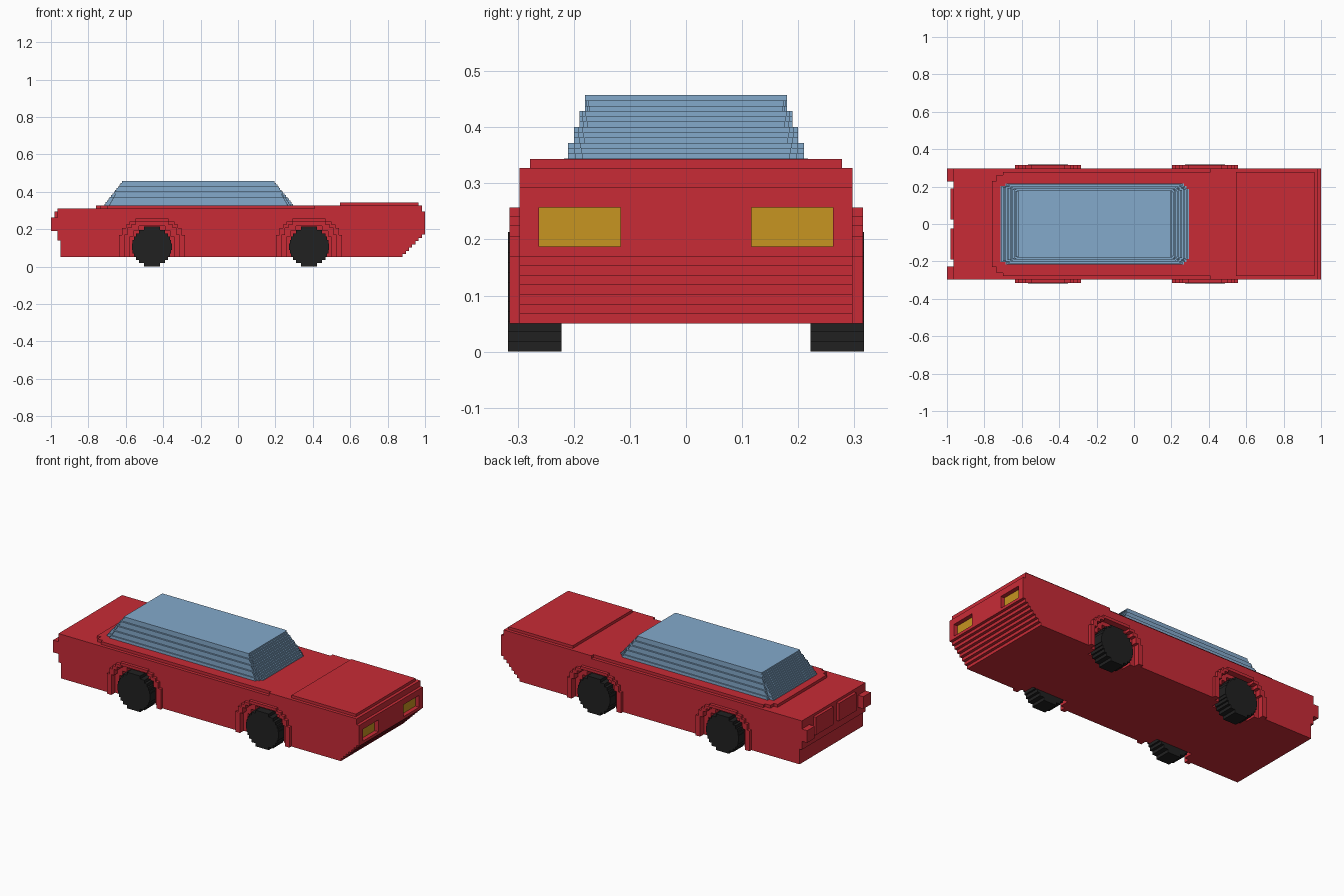
import bpy, bmesh, math

if "Cube" in bpy.data.objects:
    bpy.data.objects.remove(bpy.data.objects["Cube"])


def material(name, rgb):
    m = bpy.data.materials.new(name)
    m.diffuse_color = (*rgb, 1)
    m.use_nodes = True
    m.node_tree.nodes["Principled BSDF"].inputs["Base Color"].default_value = m.diffuse_color
    return m


RED = material("red_paint", (0.58, 0.024, 0.037))
GLASS = material("blue_glass", (0.23, 0.40, 0.60))
BLACK = material("black_rubber", (0.015, 0.015, 0.015))
AMBER = material("amber_lamp", (0.57, 0.30, 0.015))


def build(name, prisms, mat):
    """prisms: list of (points, low, high, axis); points are (x, z) for axis y, (x, y) for z."""
    bm = bmesh.new()
    for pts, lo, hi, axis in prisms:
        def place(p, d):
            return (p[0], d, p[1]) if axis == 'y' else (p[0], p[1], d)
        a = [bm.verts.new(place(p, lo)) for p in pts]
        b = [bm.verts.new(place(p, hi)) for p in pts]
        bm.faces.new(a)
        bm.faces.new(b[::-1])
        for i in range(len(a)):
            j = (i + 1) % len(a)
            bm.faces.new((a[j], a[i], b[i], b[j]))
    bmesh.ops.recalc_face_normals(bm, faces=bm.faces)
    me = bpy.data.meshes.new(name)
    bm.to_mesh(me)
    bm.free()
    me.materials.append(mat)
    ob = bpy.data.objects.new(name, me)
    bpy.context.collection.objects.link(ob)
    return ob


def box(x0, x1, y0, y1, z0, z1):
    return ([(x0, y0), (x1, y0), (x1, y1), (x0, y1)], z0, z1, 'z')


def cut(target, prisms):
    cutter = build("cutter", prisms, RED)
    cutter.hide_render = True
    mod = target.modifiers.new("cut", 'BOOLEAN')
    mod.operation, mod.solver, mod.object = 'DIFFERENCE', 'EXACT', cutter
    bpy.context.view_layer.objects.active = target
    bpy.ops.object.modifier_apply(modifier=mod.name)
    bpy.data.objects.remove(cutter)


def side(s, a, b):
    return (a, b) if s > 0 else (-b, -a)


def stepped(levels, cx, base):
    """Right half of a stepped arch outline, base to top, as (half width, top z)."""
    pts, z = [], base
    for w, top in levels:
        pts += [(cx + w, z), (cx + w, top)]
        z = top
    return pts


def arch(levels, cx, base):
    right = stepped(levels, cx, base)
    return right + [(2 * cx - x, z) for x, z in right[::-1]]


OUTER = [(0.176, 0.17), (0.159, 0.205), (0.14, 0.225), (0.12, 0.242), (0.088, 0.257)]
INNER = [(0.147, 0.17), (0.13, 0.205), (0.11, 0.225), (0.085, 0.24)]
WELL = [(0.118, 0.16), (0.10, 0.19), (0.07, 0.218)]
AXLES = (-0.46, 0.38)
W = 0.297

# Lower body: stepped nose and tail profile
profile = [(-0.95, 0.05)]
nose_steps = 7
for i in range(nose_steps):
    x = 0.88 + 0.12 * i / nose_steps
    profile += [(x, 0.05 + 0.0172 * i), (x, 0.05 + 0.0172 * (i + 1))]
profile += [(1.0, 0.17), (1.0, 0.293), (0.983, 0.293), (0.983, 0.327), (0.41, 0.327),
            (0.41, 0.31), (-0.965, 0.31), (-0.965, 0.14), (-0.95, 0.14)]
body = build("body", [(profile, -W, W, 'y')], RED)

# Wheel wells and headlight pockets
shallow, deep, pockets = [], [], []
for s in (-1, 1):
    for cx in AXLES:
        shallow.append((arch(INNER, cx, 0.0), *side(s, 0.28, 0.4), 'y'))
        deep.append((arch(WELL, cx, 0.0), *side(s, 0.222, 0.4), 'y'))
    pockets.append(box(0.965, 1.1, *side(s, 0.117, 0.262), 0.187, 0.257))
cut(body, shallow)
cut(body, deep)
cut(body, pockets)

# Raised deck around the cabin, and hood panel
deck = [(0.41, -0.278), (0.41, 0.278), (-0.70, 0.278), (-0.70, 0.262), (-0.735, 0.262),
        (-0.735, 0.23), (-0.76, 0.23), (-0.76, -0.23), (-0.735, -0.23), (-0.735, -0.262),
        (-0.70, -0.262), (-0.70, -0.278)]
build("deck", [(deck, 0.308, 0.327, 'z')], RED)
build("hood_panel", [box(0.545, 0.965, -0.278, 0.278, 0.32, 0.343)], RED)

# Cabin: stacked layers with notched corners
layers = []
N = 14
for i in range(N):
    z0 = 0.325 + 0.132 * i / N
    z1 = 0.325 + 0.132 * (i + 1) / N
    t = i / (N - 1)
    w = 0.18 if z0 > 0.424 else 0.19 if z0 > 0.396 else 0.20 if z0 > 0.37 else 0.21 if z0 > 0.343 else 0.217
    xr, xf = -0.715 + 0.095 * t, 0.295 - 0.1 * t
    n = 0.025 * (1 - t) + 0.004
    right = [(xf, w - n), (xf - n / 2, w - n), (xf - n / 2, w - n / 2), (xf - n, w - n / 2),
             (xf - n, w), (xr + n, w), (xr + n, w - n / 2), (xr, w - n / 2)]
    layers.append((right + [(x, -y) for x, y in right[::-1]], z0, z1, 'z'))
build("cabin", layers, GLASS)

# Wheels with stepped rims, and flared arches
R, M = 0.1065, 12
levels = []
for i in range(M):
    h = (i + 0.5) / M * 2 - 1
    levels.append((R * math.sqrt(1 - h * h) if abs(h) > 0.1 else R, 2 * R * (i + 1) / M))
for s, sname in ((-1, "right"), (1, "left")):
    for cx, ename in zip(AXLES, ("rear", "front")):
        build(f"{ename}_{sname}_wheel", [(arch(levels, cx, 0.0), *side(s, 0.222, 0.317), 'y')], BLACK)
        flare = arch(OUTER, cx, 0.05) + arch(INNER, cx, 0.05)[::-1]
        build(f"{ename}_{sname}_arch", [(flare, *side(s, 0.29, 0.315), 'y')], RED)

    # Headlight, rear bumper corner and rear panel
    build(f"{sname}_headlight", [box(0.955, 0.975, *side(s, 0.117, 0.262), 0.187, 0.257),
                                 ], AMBER)
    build(f"{sname}_bumper_corner", [box(-1.0, -0.96, *side(s, 0.227, W), 0.19, 0.262)], RED)
    build(f"{sname}_rear_panel", [box(-0.982, -0.96, *side(s, 0.025, 0.19), 0.19, 0.295)], RED)
